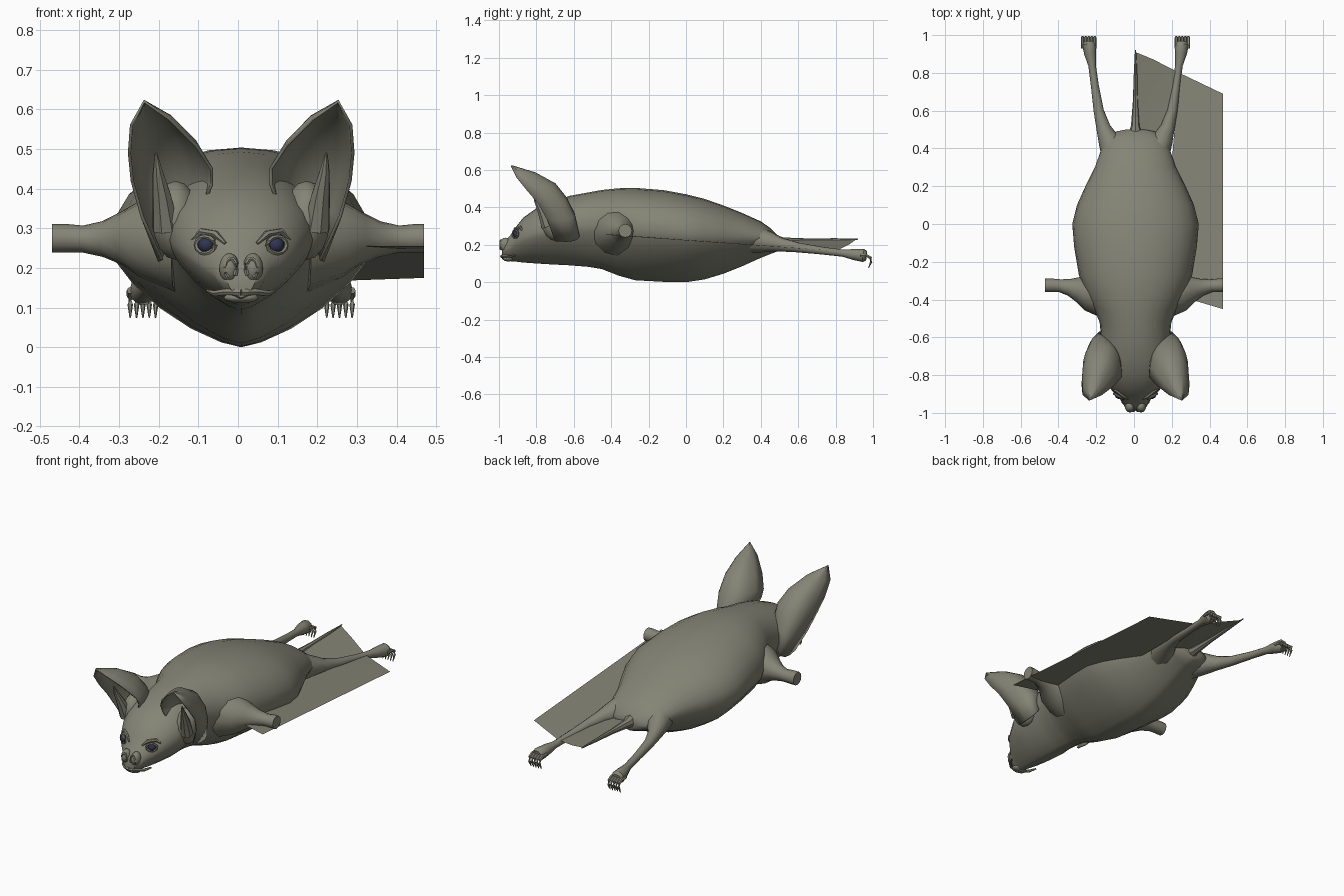
import bpy, bmesh, math
from mathutils import Vector, Matrix

cube = bpy.data.objects.get("Cube")
if cube:
    bpy.data.objects.remove(cube, do_unlink=True)

MID = 0.008  # body axis


def material(name, color, rough=0.8):
    m = bpy.data.materials.new(name)
    m.use_nodes = True
    m.diffuse_color = (*color, 1)
    bsdf = m.node_tree.nodes["Principled BSDF"]
    bsdf.inputs["Base Color"].default_value = (*color, 1)
    bsdf.inputs["Roughness"].default_value = rough
    return m


fur = material("olive grey fur", (0.23, 0.23, 0.18))
eye_blue = material("dark blue eye", (0.03, 0.035, 0.08), 0.4)


def finish(name, bm, mat=fur, angle=40):
    bmesh.ops.recalc_face_normals(bm, faces=bm.faces)
    mesh = bpy.data.meshes.new(name)
    bm.to_mesh(mesh)
    bm.free()
    mesh.materials.append(mat)
    ob = bpy.data.objects.new(name, mesh)
    bpy.context.collection.objects.link(ob)
    bpy.ops.object.select_all(action='DESELECT')
    bpy.context.view_layer.objects.active = ob
    ob.select_set(True)
    bpy.ops.object.shade_smooth_by_angle(angle=math.radians(angle))
    return ob


def loft(name, rows, closed=True, mat=fur, angle=40):
    """Skin a list of equal-length point rows; closed rows get end caps."""
    bm = bmesh.new()
    vs = [[bm.verts.new(p) for p in row] for row in rows]
    n = len(rows[0])
    for a, b in zip(vs, vs[1:]):
        for i in range(n if closed else n - 1):
            j = (i + 1) % n
            bm.faces.new((a[i], a[j], b[j], b[i]))
    if closed:
        bm.faces.new(vs[0])
        bm.faces.new(vs[-1])
    else:
        bmesh.ops.remove_doubles(bm, verts=bm.verts, dist=0.0005)
    return finish(name, bm, mat, angle)


def tube(name, side, path, sides=10):
    """Round limb through (x, y, z, radius) points on one side."""
    pts = [Vector((MID + side * x, y, z)) for x, y, z, r in path]
    rows = []
    for i, p in enumerate(pts):
        d = pts[min(i + 1, len(pts) - 1)] - pts[max(i - 1, 0)]
        q = d.to_track_quat('Z', 'Y')
        ring = [q @ Vector((math.cos(t), math.sin(t), 0)) * path[i][3] + p
                for t in (math.tau * k / sides for k in range(sides))]
        rows.append(ring)
    return loft(name, rows)


def ball(name, side, loc, size, mat=fur):
    bm = bmesh.new()
    m = Matrix.Translation((MID + side * loc[0], loc[1], loc[2])) @ Matrix.Diagonal((*size, 1))
    bmesh.ops.create_uvsphere(bm, u_segments=14, v_segments=8, radius=1, matrix=m)
    return finish(name, bm, mat, 60)


# Head and body: y, half width, bottom, top
sections = [
    (-0.985, .035, .125, .20), (-.965, .06, .115, .225), (-.94, .07, .112, .25),
    (-.91, .10, .11, .295), (-.87, .135, .105, .345), (-.8, .17, .1, .395),
    (-.72, .19, .095, .43), (-.62, .18, .09, .462), (-.52, .19, .082, .48),
    (-.45, .22, .07, .493), (-.36, .27, .035, .502), (-.27, .30, .01, .504),
    (-.12, .325, .002, .492), (0, .335, 0, .47), (.1, .31, .015, .445),
    (.2, .265, .045, .41), (.3, .215, .085, .37), (.4, .18, .13, .325),
    (.45, .155, .15, .29), (.49, .1, .165, .25), (.5, .05, .18, .23)]


def power(v, e):
    return math.copysign(abs(v) ** e, v)


rows = []
for y, w, low, top in sections:
    ring, mid = [], low + (top - low) * 0.55
    for k in range(24):
        c, s = math.cos(math.tau * k / 24), math.sin(math.tau * k / 24)
        e, h = (0.95, top - mid) if s > 0 else (1.4, mid - low)
        ring.append((MID + w * power(c, e), y, mid + h * power(s, e)))
    rows.append(ring)
loft("body", rows)

# Ear rims and back spine, base to tip
inner = [(.10, -.77, .35), (.075, -.79, .41), (.075, -.81, .45), (.115, -.855, .51), (.18, -.905, .575), (.245, -.935, .62)]
outer = [(.20, -.70, .22), (.25, -.74, .33), (.275, -.79, .42), (.282, -.85, .49), (.277, -.905, .56), (.245, -.935, .62)]
spine = [(.17, -.58, .27), (.17, -.6, .37), (.18, -.64, .45), (.195, -.7, .525), (.215, -.8, .58), (.245, -.93, .621)]

for side, word in ((1, "left"), (-1, "right")):
    # Cupped ear
    rows = []
    for a, b, c in zip(inner, outer, spine):
        a, b, c = (Vector((MID + side * p[0], p[1], p[2])) for p in (a, b, c))
        m = (a + b) / 2
        rows.append([m + (a - m) * power(math.cos(t), .8) + (c - m) * math.sin(t) ** .8
                     for t in (math.pi * k / 10 for k in range(10))] + [b])
    ear = loft(word + "_ear", rows, closed=False, angle=60)
    thick = ear.modifiers.new("thickness", 'SOLIDIFY')
    thick.thickness = 0.008
    thick.offset = 0

    # Inner ear flap and ear root
    tube(word + "_ear_flap", side, [(.19, -.74, .3, .035), (.2, -.77, .38, .025), (.21, -.8, .44, .014), (.215, -.82, .49, .003)], 8)
    ball(word + "_ear_root", side, (.165, -.69, .32), (.06, .085, .1))

    # Eye with lid and brow
    ball(word + "_eye", side, (.088, -.906, .258), (.021, .02, .02), eye_blue)
    rim = [(.09 + .024 * math.cos(t), -.912 + .014 * math.cos(t), .258 + .021 * math.sin(t), .006)
           for t in (math.tau * k / 12 for k in range(13))]
    tube(word + "_eyelid", side, rim, 6)
    tube(word + "_brow", side, [(.04, -.928, .262, .004), (.065, -.912, .286, .009), (.1, -.885, .292, .009), (.125, -.868, .27, .004)], 6)

    # Nose pad with nostril fold
    ball(word + "_nose_pad", side, (.03, -.966, .2), (.026, .032, .038))
    fold = [(.026 + .014 * math.cos(t), -.99, .198 + .026 * math.sin(t), .006)
            for t in (math.radians(35 * k - 60) for k in range(9))]
    tube(word + "_nostril_fold", side, fold, 6)

    # Lip running back from the chin
    tube(word + "_lip", side, [(0, -.985, .138, .009), (.035, -.975, .14, .009), (.065, -.945, .136, .008), (.085, -.91, .142, .004)], 6)

    # Cut-off upper arm
    end = 0.47 - side * MID
    tube(word + "_arm", side, [(.16, -.37, .27, .13), (.25, -.36, .275, .1), (.3, -.345, .275, .068), (.35, -.335, .273, .045),
                               (.4, -.327, .273, .034), (.44, -.325, .275, .036), (end, -.325, .275, .036)], 12)

    # Hind leg
    tube(word + "_leg", side, [(.1, .36, .23, .08), (.14, .44, .215, .058), (.17, .51, .2, .038), (.195, .6, .185, .027),
                               (.215, .73, .168, .021), (.23, .84, .155, .02), (.24, .9, .148, .031), (.247, .95, .142, .036), (.248, .965, .14, .025)])
    # Curled toes with claws
    for i in range(5):
        x = .248 + (i - 2) * .016
        tube(f"{word}_toe_{i + 1}", side, [(x, .93, .143, .009), (x, .965, .143, .009), (x, .987, .13, .009),
                                          (x, .99, .108, .007), (x, .975, .075, .002)], 6)

# Chin
ball("chin", 0, (0, -.95, .125), (.045, .03, .014))

# Tail
tube("tail", 0, [(0, .44, .22, .05), (0, .52, .215, .024), (0, .65, .22, .014), (0, .8, .226, .009), (0, .92, .23, .003)], 8)

# Wing membrane, from flank to its straight outer edge
rows = []
for k in range(13):
    t = k / 12
    front, back = -.37 + 1.17 * t, -.45 + 1.14 * t
    root = .2 + .04 * max(0, t - .6) / .4
    rows.append([(root + (.47 - root) * u, front + (back - front) * u,
                  .255 - .088 * t + .008 * u * t) for u in (0, .35, .7, 1)])
loft("wing_membrane", rows, closed=False)

# Tail membrane, between tail and left leg
rows = []
for k in range(7):
    t = k / 6
    rows.append([(MID, .48 + .43 * t, .228),
                 (.075 + .03 * t, .48 + .39 * t, .212 - .012 * t),
                 (.14 + .1 * t, .48 + .32 * t, .2 - .033 * t)])
loft("tail_membrane", rows, closed=False)
